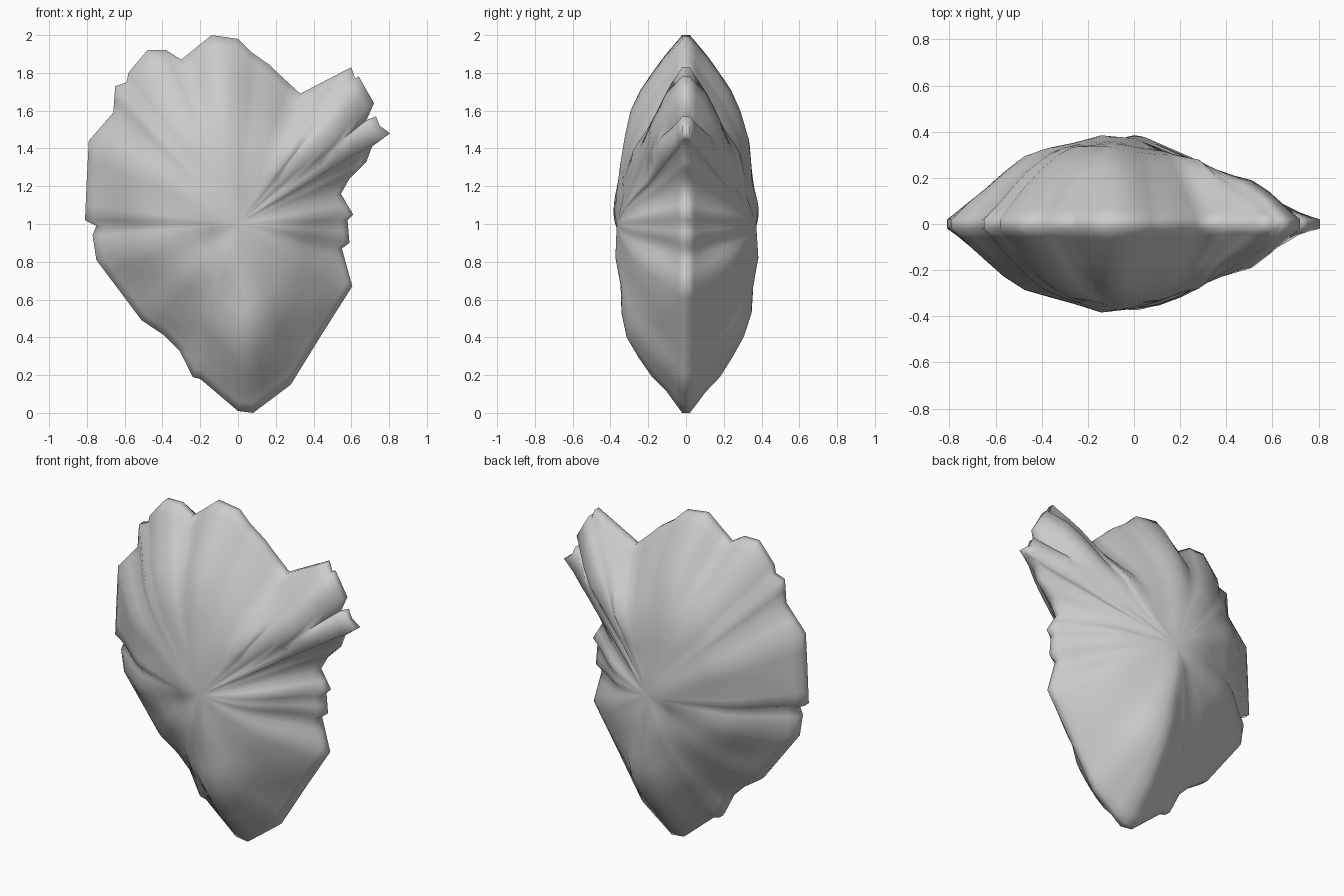
import bpy, bmesh, math
from mathutils import Vector, noise

if "Cube" in bpy.data.objects:
    bpy.data.objects.remove(bpy.data.objects["Cube"])

# Front silhouette (x, z), clockwise from the bottom tip
OUTLINE = [
    (.08, 0), (0, .01), (-.2, .18), (-.24, .19), (-.31, .33), (-.39, .41), (-.51, .49),
    (-.75, .81), (-.77, .94), (-.75, .99), (-.81, 1.02), (-.8, 1.25), (-.79, 1.44),
    (-.66, 1.59), (-.65, 1.73), (-.59, 1.75), (-.58, 1.8), (-.48, 1.92), (-.38, 1.92),
    (-.3, 1.87), (-.14, 2), (0, 1.98), (.07, 1.91), (.17, 1.84), (.21, 1.8), (.33, 1.69),
    (.6, 1.83), (.62, 1.77), (.64, 1.78), (.72, 1.64), (.68, 1.55), (.73, 1.57),
    (.75, 1.52), (.805, 1.48), (.71, 1.41), (.68, 1.33), (.59, 1.24), (.545, 1.16),
    (.61, 1.05), (.58, 1.02), (.59, .9), (.55, .87), (.605, .67), (.44, .41), (.28, .15)]
CENTRE = Vector((0, 1))
RINGS = [1, .95, .89, .81, .71, .6, .47, .33, .18]
SWELL = [(0, .02), (.15, .155), (.28, .26), (.4, .315), (.55, .35), (.8, .37)]  # edge distance -> half depth
BUMPS = [(.08, .45, .05, .1), (.03, .82, .03, .12), (-.12, 1.02, .025, .1),
         (-.1, .92, -.03, .06), (.05, .22, .03, .06)]

pts = [Vector(p) for p in OUTLINE]
edges = list(zip(pts, pts[1:] + pts[:1]))


def edge_distance(p):
    best = 9
    for a, b in edges:
        t = max(0, min(1, (p - a).dot(b - a) / (b - a).length_squared))
        best = min(best, (p - a.lerp(b, t)).length)
    return best


def base_depth(p):
    d = edge_distance(p)
    for (d0, h0), (d1, h1) in zip(SWELL, SWELL[1:]):
        if d <= d1:
            return h0 + (h1 - h0) * (d - d0) / (d1 - d0)
    return SWELL[-1][1]


def lumps(p, side):
    h = sum(a * math.exp(-((p.x - x) ** 2 + (p.y - z) ** 2) / (2 * r * r)) for x, z, a, r in BUMPS)
    return h + .02 * noise.noise(Vector((p.x * 5, side * .3, p.y * 5)))


# Divide long silhouette edges
rim = []
for a, b in edges:
    n = max(1, math.ceil((b - a).length / .1))
    rim += [a.lerp(b, i / n) for i in range(n)]
count = len(rim)

# Depth of each ring, evened out around the ring so the inner surface has no pleats
flats, depths = [], []
for k, s in enumerate(RINGS):
    flat = [CENTRE.lerp(p, s) for p in rim]
    h = [base_depth(p) for p in flat]
    for _ in range(k):
        h = [(h[i - 1] + 2 * h[i] + h[(i + 1) % count]) / 4 for i in range(count)]
    flats.append(flat)
    depths.append(h)

# Swollen front and back shells, joined by a thin rim band
bm = bmesh.new()
borders = []
for side in (-1, 1):
    rings = []
    for k, (flat, h) in enumerate(zip(flats, depths)):
        fade = min(1, k / 3)
        rings.append([bm.verts.new((p.x, side * min(.39, d + fade * lumps(p, side)), p.y))
                      for p, d in zip(flat, h)])
    borders.append(rings[0])
    hub = bm.verts.new((CENTRE.x, side * (base_depth(CENTRE) + lumps(CENTRE, side)), CENTRE.y))
    for i in range(count):
        j = (i + 1) % count
        for outer, inner in zip(rings, rings[1:]):
            bm.faces.new((outer[i], outer[j], inner[j], inner[i]))
        bm.faces.new((rings[-1][i], rings[-1][j], hub))
front, back = borders
for i in range(count):
    j = (i + 1) % count
    bm.faces.new((front[i], front[j], back[j], back[i]))
bmesh.ops.recalc_face_normals(bm, faces=bm.faces)

mesh = bpy.data.meshes.new("leaf_crown")
bm.to_mesh(mesh)
bm.free()
crown = bpy.data.objects.new("leaf_crown", mesh)
bpy.context.collection.objects.link(crown)
bpy.context.view_layer.objects.active = crown
crown.select_set(True)
bpy.ops.object.shade_smooth_by_angle(angle=math.radians(85))
